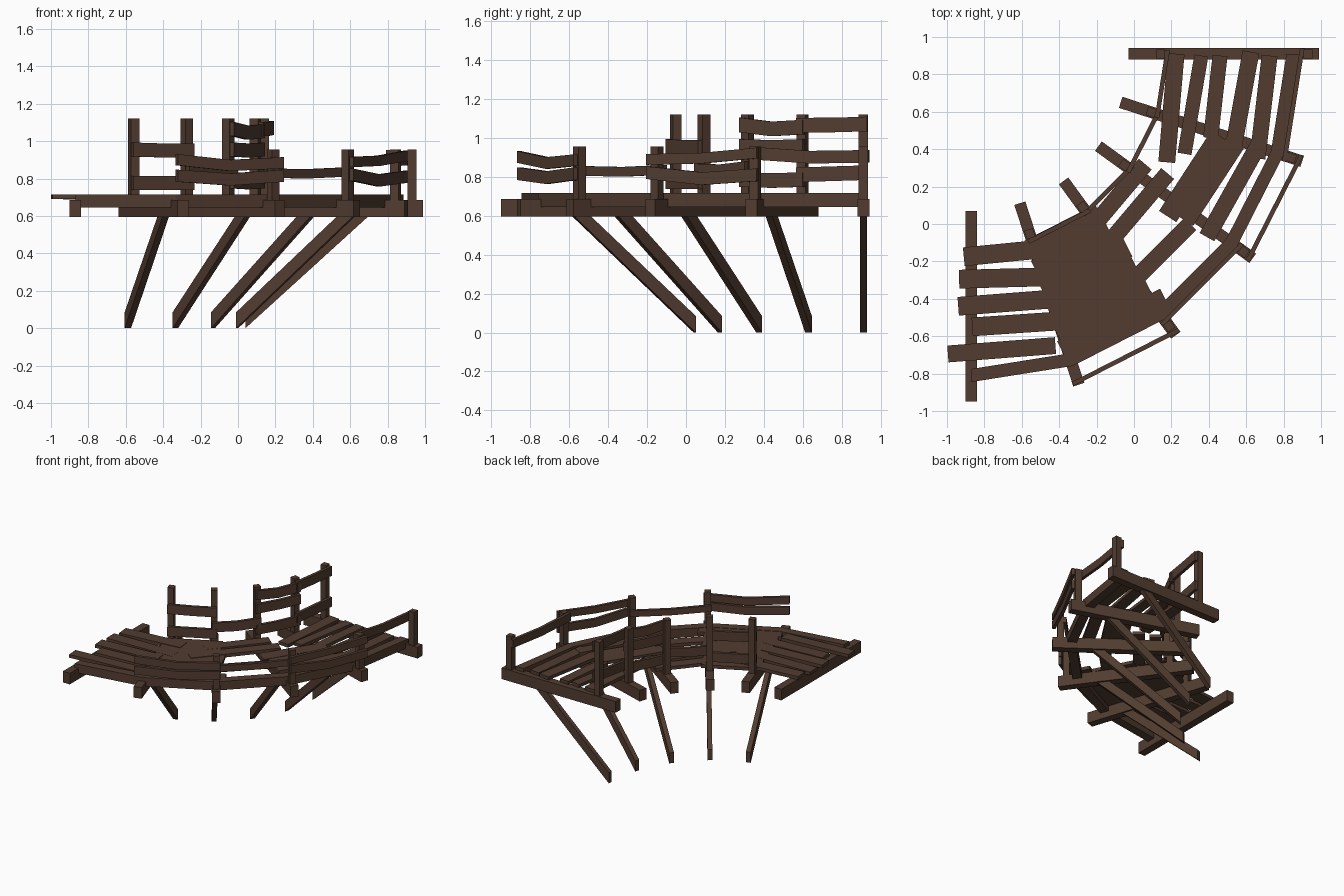
import bpy, bmesh, math, random
from mathutils import Vector

if "Cube" in bpy.data.objects:
    bpy.data.objects.remove(bpy.data.objects["Cube"])

random.seed(4)
CX, CY = -0.87, 0.91          # centre of the quarter-circle bend
ANG = [math.radians(-18 * i) for i in range(6)]

wood = bpy.data.materials.new("dark_wood")
wood.diffuse_color = (0.085, 0.046, 0.030, 1)
wood.use_nodes = True
wood.node_tree.nodes["Principled BSDF"].inputs["Base Color"].default_value = wood.diffuse_color


def polar(r, a, z=0.0):
    return Vector((CX + r * math.cos(a), CY + r * math.sin(a), z))


def finish(name, bm):
    bmesh.ops.recalc_face_normals(bm, faces=bm.faces)
    me = bpy.data.meshes.new(name)
    bm.to_mesh(me)
    bm.free()
    me.materials.append(wood)
    ob = bpy.data.objects.new(name, me)
    bpy.context.collection.objects.link(ob)
    return ob


def strip(name, pts, w, h):
    """Rectangular board along a path; w is plan width, h is height, centred."""
    bm = bmesh.new()
    pts = [Vector(p) for p in pts]
    d = pts[-1] - pts[0]
    n = Vector((-d.y, d.x, 0)).normalized() * (w / 2)
    up = Vector((0, 0, h / 2))
    rings = [[bm.verts.new(p + o) for o in (n + up, n - up, -n - up, -n + up)] for p in pts]
    for a, b in zip(rings, rings[1:]):
        for i in range(4):
            j = (i + 1) % 4
            bm.faces.new((a[i], a[j], b[j], b[i]))
    bm.faces.new(rings[0])
    bm.faces.new(rings[-1])
    return finish(name, bm)


def post(name, r, a, top, s=0.048):
    strip(name, [polar(r - s / 2, a, (0.6 + top) / 2), polar(r + s / 2, a, (0.6 + top) / 2)],
          s, top - 0.6)


def leg(name, a):
    """Diagonal brace with a vertical cut at its foot."""
    bm = bmesh.new()
    t = Vector((-math.sin(a), math.cos(a), 0)) * 0.018
    prof = [(0.91, 0), (0.91, 0.085), (1.485, 0.605), (1.575, 0.605)]
    s1 = [bm.verts.new(polar(r, a, z) + t) for r, z in prof]
    s2 = [bm.verts.new(polar(r, a, z) - t) for r, z in prof]
    bm.faces.new(s1)
    bm.faces.new(s2)
    for i in range(4):
        j = (i + 1) % 4
        bm.faces.new((s1[i], s1[j], s2[j], s2[i]))
    finish(name, bm)


def rail(name, seg, r, z0, zm, z1, h, over=0.02):
    """Slightly warped rail along one segment (seg = 0..4)."""
    p, q = polar(r, ANG[seg], z0), polar(r, ANG[seg + 1], z1)
    d = (q - p).normalized() * over
    p, q = p - d, q + d
    m = (p + q) / 2
    m.z = zm
    strip(name, [p, m, q], 0.024, h)


# Radial cross beams and diagonal legs
for i, a in enumerate(ANG):
    strip(f"cross_beam_{i}", [polar(0.84, a, 0.64), polar(1.86, a, 0.64)], 0.062, 0.09)
    if i < 5:
        leg(f"leg_{i}", a)

# Inner (tall) and outer (short) railing posts
for i in range(5):
    post(f"inner_post_{i}", 1.012, ANG[i], 1.12)
for i in range(4):
    post(f"outer_post_{i}", 1.80, ANG[i], 0.955)

# Mitred outer stringer
bm = bmesh.new()
rings = [[bm.verts.new(polar(r, a, z)) for r, z in
          ((1.685, 0.645), (1.755, 0.645), (1.755, 0.715), (1.685, 0.715))] for a in ANG]
for a, b in zip(rings, rings[1:]):
    for i in range(4):
        j = (i + 1) % 4
        bm.faces.new((a[i], a[j], b[j], b[i]))
bm.faces.new(rings[0])
bm.faces.new(rings[-1])
finish("outer_stringer", bm)

# Loose deck planks: start x, y, end x, y, width
planks = [
    (.175, .33, .225, .91, .09), (.27, .375, .36, .90, .075), (.41, .46, .46, .90, .08),
    (.53, .40, .625, .92, .09), (.66, .35, .725, .90, .085),
    (.18, .04, .46, .47, .11), (.27, .02, .545, .44, .11), (.39, -.07, .67, .43, .09),
    (-.26, -.06, .06, .32, .09), (-.26, -.25, .18, .27, .09), (-.18, -.48, .30, .0, .09),
    (-.91, -.175, -.40, -.125, .10), (-.935, -.295, -.365, -.28, .10),
    (-.94, -.44, -.42, -.40, .10), (-.865, -.55, -.35, -.515, .10),
    (-.995, -.695, -.42, -.65, .09)]
for i, (x0, y0, x1, y1, w) in enumerate(planks):
    z = 0.70 + 0.003 * (i % 2)
    strip(f"deck_plank_{i}", [(x0, y0, z), (x1, y1, z)], w, 0.026)

# Tightly laid planks of the fourth segment
for i in range(6):
    r = 1.09 + 0.113 * i
    p, q = polar(r, ANG[4], 0.699), polar(r, ANG[3], 0.699)
    d = (q - p).normalized()
    strip(f"tight_plank_{i}", [p - d * 0.03, q + d * random.uniform(0.03, 0.13)], 0.114, 0.026)

# Inner rails: segment, start z, mid z, end z
for i, (s, z0, zm, z1) in enumerate([
        (0, 1.07, 1.065, 1.065), (0, .82, .815, .81),
        (1, 1.055, 1.045, 1.065), (1, .955, .95, .955), (1, .785, .78, .785),
        (2, .84, .825, .83), (3, .95, .95, .955), (3, .775, .775, .775)]):
    rail(f"inner_rail_{i}", s, 1.047, z0, zm, z1, 0.075)

# Outer rails, alternately inside and outside the posts
for i, (s, r, z0, zm, z1, h) in enumerate([
        (0, 1.765, .905, .90, .92, .065),
        (1, 1.842, .92, .895, .89, .055), (1, 1.842, .81, .79, .82, .065),
        (2, 1.765, .835, .825, .83, .05),
        (3, 1.842, .885, .87, .90, .06), (3, 1.842, .815, .795, .815, .065)]):
    rail(f"outer_rail_{i}", s, r, z0, zm, z1, h, 0.03)
